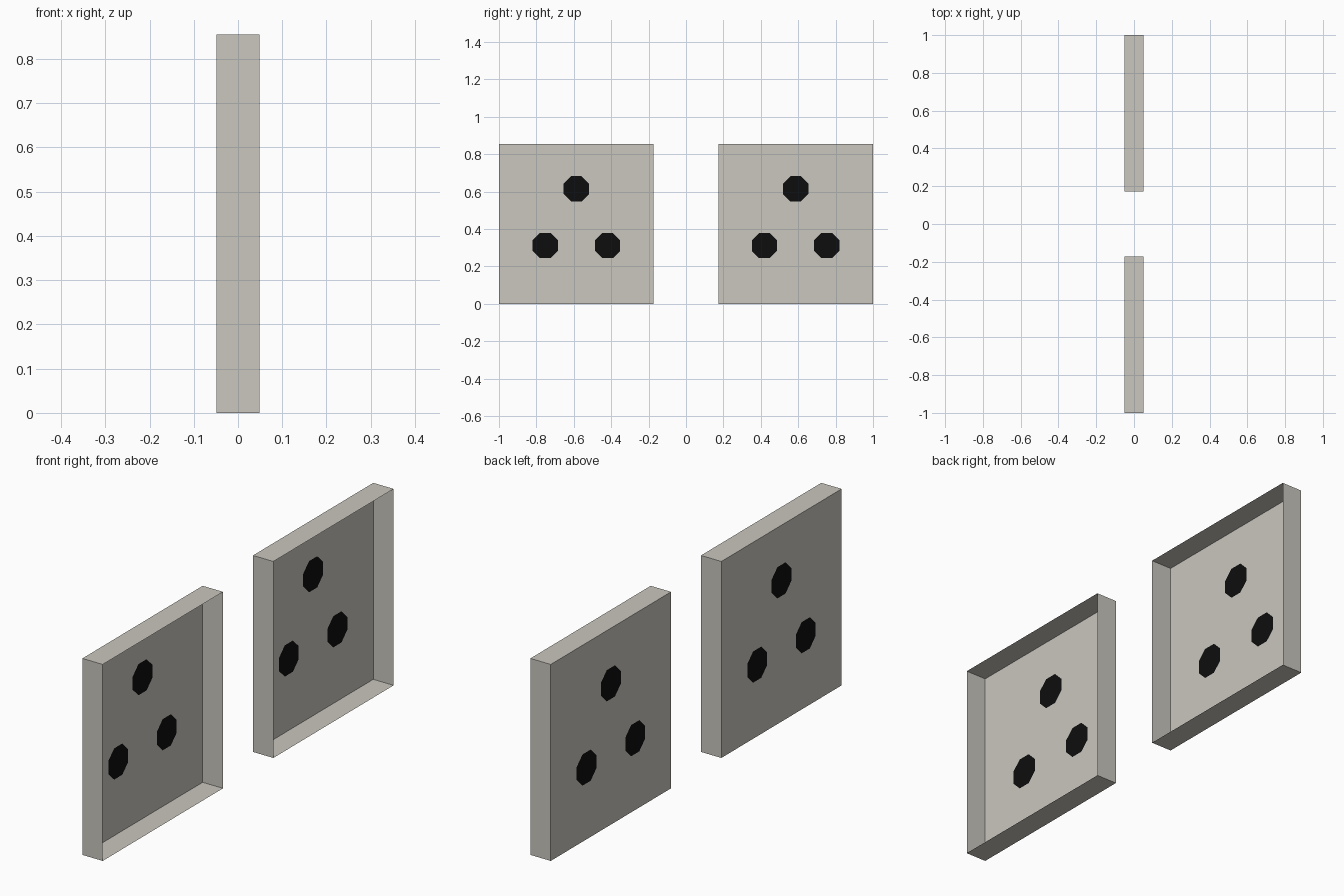
import bpy, bmesh, math
from mathutils import Vector
from mathutils.geometry import delaunay_2d_cdt

if "Cube" in bpy.data.objects:
    bpy.data.objects.remove(bpy.data.objects["Cube"], do_unlink=True)


def material(name, rgb):
    mat = bpy.data.materials.new(name)
    mat.use_nodes = True
    mat.diffuse_color = (*rgb, 1)
    mat.node_tree.nodes["Principled BSDF"].inputs["Base Color"].default_value = (*rgb, 1)
    return mat


stone = material("warm_grey", (0.59, 0.57, 0.52))
black = material("black", (0.004, 0.004, 0.004))

HALF_DEPTH, HEIGHT = 0.049, 0.855
INNER, OUTER = 0.173, 1.0
HALF_WIDTH = (OUTER - INNER) / 2
DOTS = [(0, 0.615), (-0.167, 0.312), (0.167, 0.312)]
DOT_RADIUS, DOT_SIDES = 0.0735, 8


def dot_outline(y, z):
    angles = [math.tau * (i + 0.5) / DOT_SIDES for i in range(DOT_SIDES)]
    return [Vector((y + DOT_RADIUS * math.cos(a), z + DOT_RADIUS * math.sin(a))) for a in angles]


def shallow_tray(name, y_centre):
    # Outlines of the panel and its three dots, as nested polygons
    panel = [Vector(p) for p in ((-HALF_WIDTH, 0), (HALF_WIDTH, 0),
                                 (HALF_WIDTH, HEIGHT), (-HALF_WIDTH, HEIGHT))]
    points, loops = [], []
    for outline in [panel] + [dot_outline(y, z) for y, z in DOTS]:
        loops.append(list(range(len(points), len(points) + len(outline))))
        points += outline
    cut = delaunay_2d_cdt(points, [], loops, 1, 1e-5)
    flat_points, faces, sources = cut[0], cut[2], cut[5]

    # Closed panel with the dots cut into it
    bm = bmesh.new()
    verts = [bm.verts.new((-HALF_DEPTH, p.x, p.y)) for p in flat_points]
    for face, source in zip(faces, sources):
        new_face = bm.faces.new([verts[i] for i in face])
        new_face.material_index = 1 if any(s > 0 for s in source) else 0

    # Thin rim walls, leaving the opposite side open
    rim = [e for e in bm.edges if e.is_boundary]
    walls = bmesh.ops.extrude_edge_only(bm, edges=rim)["geom"]
    bmesh.ops.translate(bm, vec=(2 * HALF_DEPTH, 0, 0),
                        verts=[g for g in walls if isinstance(g, bmesh.types.BMVert)])
    for g in walls:
        if isinstance(g, bmesh.types.BMFace):
            g.material_index = 0
    bmesh.ops.recalc_face_normals(bm, faces=bm.faces)

    mesh = bpy.data.meshes.new(name)
    bm.to_mesh(mesh)
    bm.free()
    mesh.materials.append(stone)
    mesh.materials.append(black)
    tray = bpy.data.objects.new(name, mesh)
    tray.location.y = y_centre
    bpy.context.collection.objects.link(tray)


# Matching trays at the front and back
for label, side in (("front_tray", -1), ("back_tray", 1)):
    shallow_tray(label, side * (INNER + OUTER) / 2)
